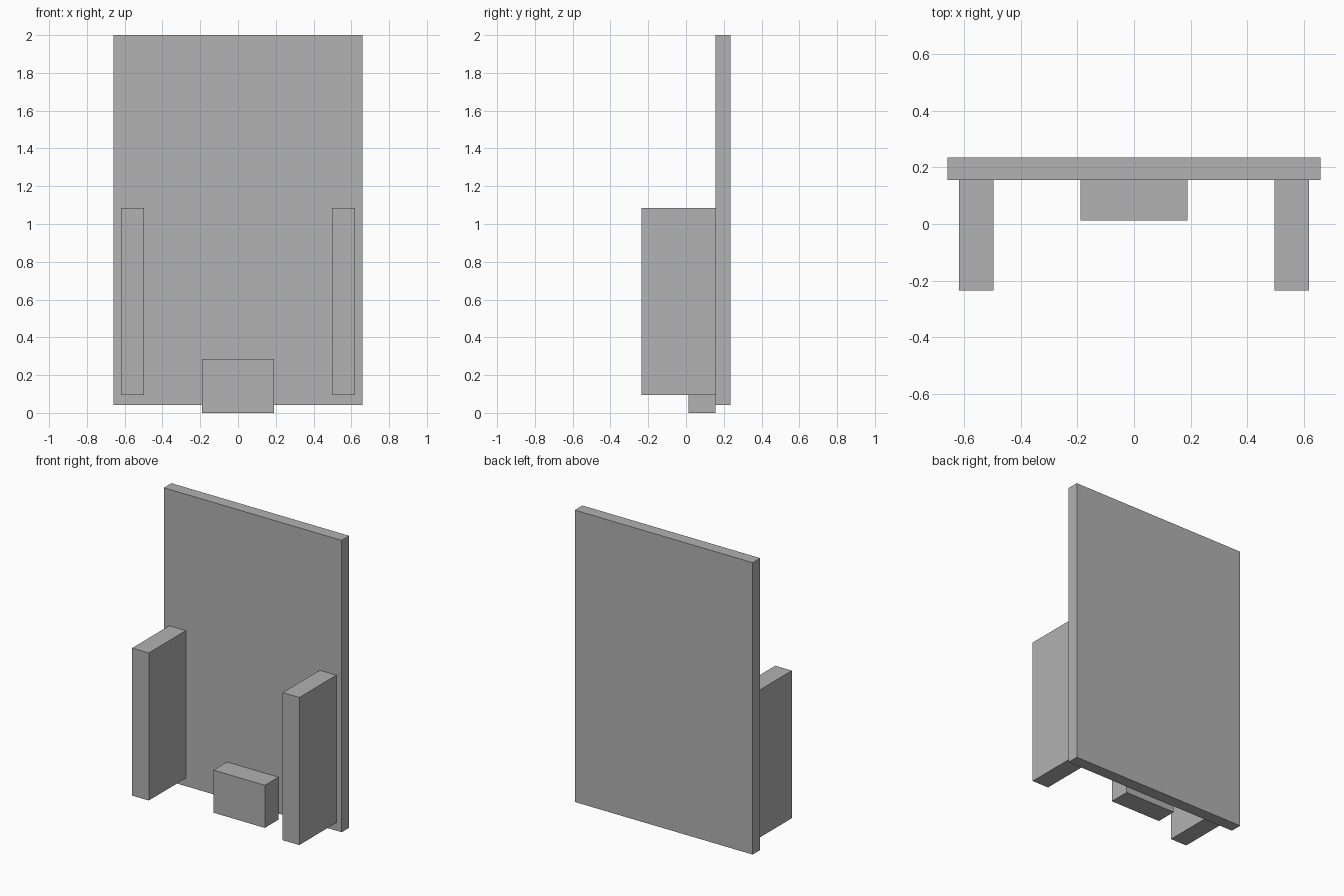
import bpy
from mathutils import Vector

default = bpy.data.objects.get("Cube")
if default:
    bpy.data.objects.remove(default, do_unlink=True)

# Single plain grey
GREY = (0.445, 0.445, 0.445, 1.0)
grey = bpy.data.materials.new("plain_grey")
grey.use_nodes = True
grey.diffuse_color = GREY
grey.node_tree.nodes["Principled BSDF"].inputs["Base Color"].default_value = GREY


def box(name, low, high):
    """Flat-sided block spanning two opposite corners."""
    low, high = Vector(low), Vector(high)
    bpy.ops.mesh.primitive_cube_add(size=1, location=(low + high) / 2)
    obj = bpy.context.object
    obj.name = name
    obj.scale = high - low
    bpy.ops.object.transform_apply(location=False, rotation=False, scale=True)
    obj.data.materials.append(grey)
    return obj


PANEL_FRONT = 0.156
PANEL_BACK = 0.236

# Upright back panel
box("back_panel", (-0.66, PANEL_FRONT, 0.042), (0.66, PANEL_BACK, 2.0))

# Tall side fins projecting forward
for name, side in (("left_fin", 1), ("right_fin", -1)):
    inner, outer = sorted((side * 0.497, side * 0.62))
    box(name, (inner, -PANEL_BACK, 0.095), (outer, PANEL_FRONT, 1.085))

# Low block at the bottom centre
box("centre_block", (-0.19, 0.013, 0.0), (0.19, PANEL_FRONT, 0.286))
